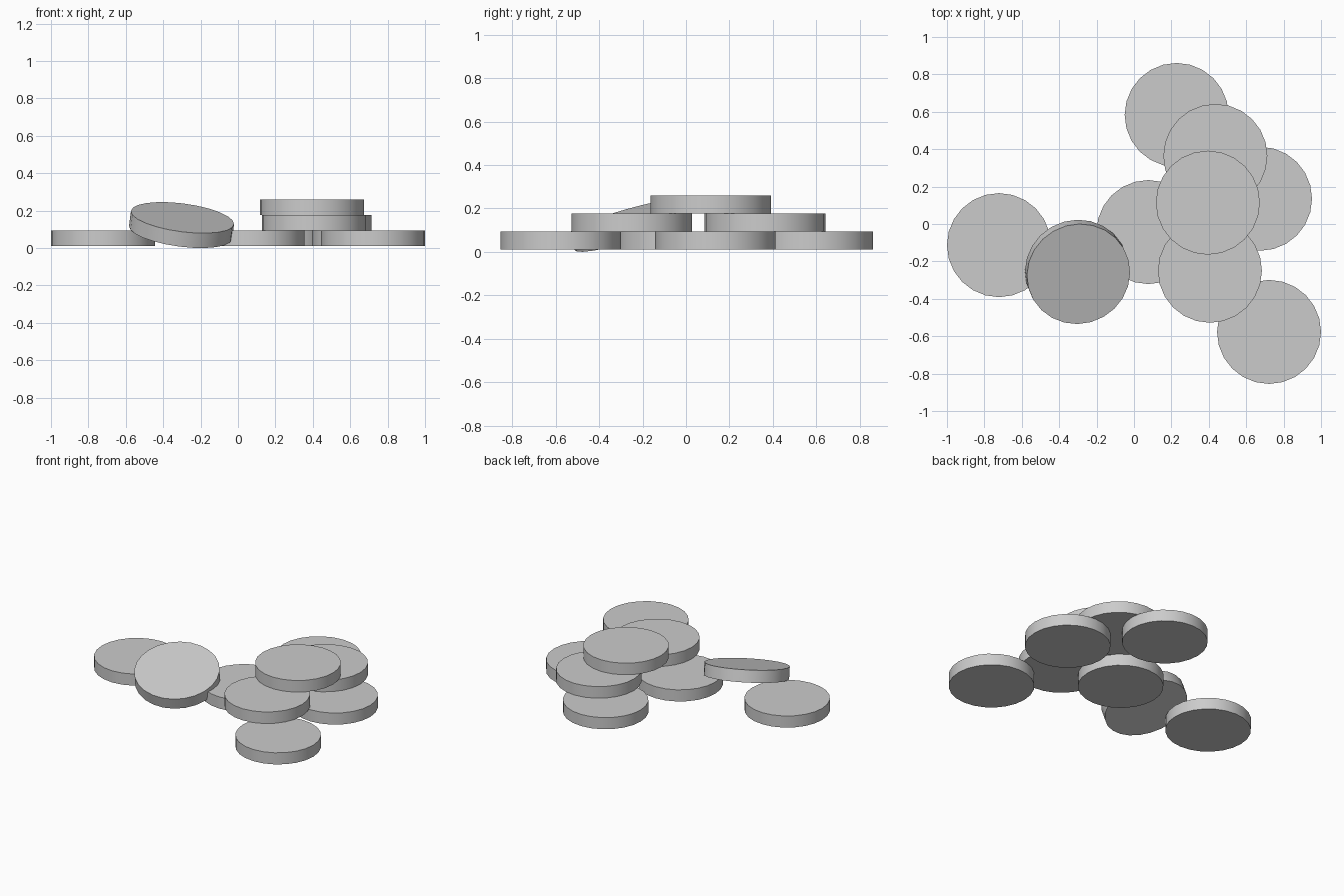
import bpy
import math
from mathutils import Vector

cube = bpy.data.objects.get("Cube")
if cube:
    bpy.data.objects.remove(cube, do_unlink=True)

RADIUS, THICK, SIDES = 0.278, 0.083, 24

grey = bpy.data.materials.new("plain_grey")
grey.use_nodes = True
colour = (0.6, 0.6, 0.6, 1)
grey.diffuse_color = colour
grey.node_tree.nodes["Principled BSDF"].inputs["Base Color"].default_value = colour


def coin(name, x, y, z, normal=(0, 0, 1), spin=0):
    """Flat disc centred at x, y, z with its top facing along normal."""
    bpy.ops.mesh.primitive_cylinder_add(vertices=SIDES, radius=RADIUS, depth=THICK)
    obj = bpy.context.object
    obj.name = name
    obj.data.materials.append(grey)
    bpy.ops.object.shade_smooth_by_angle(angle=math.radians(35))
    tilt = Vector((0, 0, 1)).rotation_difference(Vector(normal))
    obj.rotation_euler = (tilt.to_matrix() @ obj.rotation_euler.to_matrix()).to_euler()
    obj.location = (x, y, z)
    return obj


# Stacked layers of coins, bottom to top
layers = {
    "bottom_coin": [(-0.722, -0.113), (0.077, -0.043), (0.228, 0.583),
                    (0.674, 0.135), (0.722, -0.577)],
    "middle_coin": [(0.435, 0.364), (0.406, -0.25)],
    "top_coin": [(0.395, 0.114)],
}
for level, (name, spots) in enumerate(layers.items()):
    for i, (x, y) in enumerate(spots):
        coin(f"{name}_{i + 1}", x, y, 0.01 + THICK * (level + 0.5))

# Coin leaning on the edges of its neighbours
coin("leaning_coin", -0.302, -0.256, 0.123, normal=(0.125, -0.272, 0.954))
